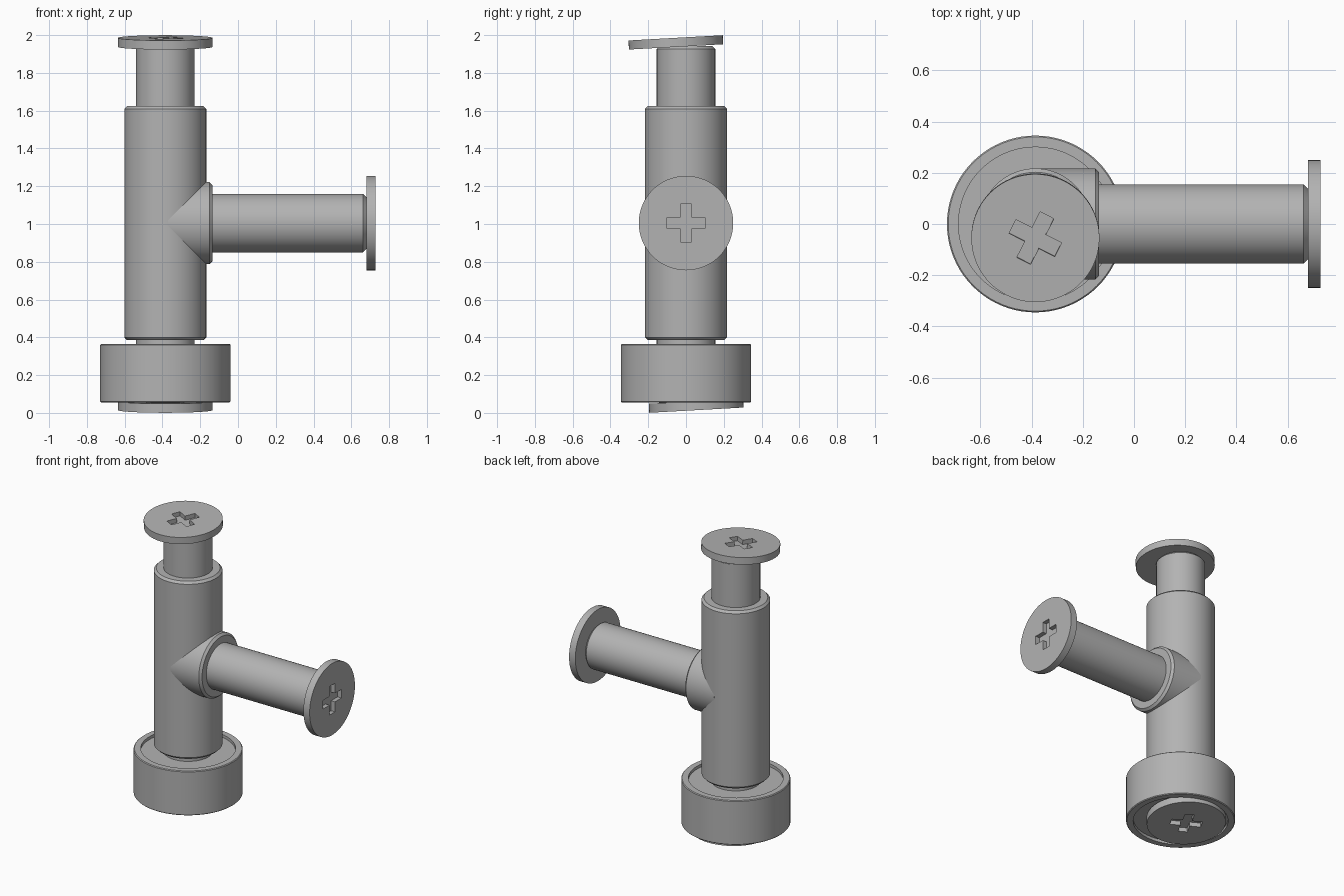
import bpy, bmesh
from math import radians, pi
from mathutils import Matrix, Vector

cube = bpy.data.objects.get("Cube")
if cube:
    bpy.data.objects.remove(cube, do_unlink=True)

grey = bpy.data.materials.new("plain grey")
grey.use_nodes = True
grey.diffuse_color = (0.45, 0.45, 0.45, 1)
grey.node_tree.nodes["Principled BSDF"].inputs["Base Color"].default_value = grey.diffuse_color

AXIS = -0.385   # x of the upright
ARM_Z = 1.005   # height of the side arm


def make_object(name, bm):
    bmesh.ops.recalc_face_normals(bm, faces=bm.faces)
    mesh = bpy.data.meshes.new(name)
    bm.to_mesh(mesh)
    bm.free()
    mesh.materials.append(grey)
    obj = bpy.data.objects.new(name, mesh)
    bpy.context.collection.objects.link(obj)
    return obj


def select_only(obj):
    bpy.ops.object.select_all(action="DESELECT")
    obj.select_set(True)
    bpy.context.view_layer.objects.active = obj


def smooth(obj):
    select_only(obj)
    bpy.ops.object.shade_smooth_by_angle(angle=radians(30))


def lathe(name, profile, matrix, steps=80):
    """Spin a (radius, height) outline, closed on the axis, about local z."""
    bm = bmesh.new()
    verts = [bm.verts.new((r, 0, z)) for r, z in profile]
    edges = [bm.edges.new(pair) for pair in zip(verts, verts[1:])]
    bmesh.ops.spin(bm, geom=verts + edges, cent=(0, 0, 0), axis=(0, 0, 1),
                   angle=2 * pi, steps=steps, use_duplicate=False)
    bmesh.ops.remove_doubles(bm, verts=bm.verts, dist=1e-5)
    obj = make_object(name, bm)
    obj.matrix_world = matrix
    smooth(obj)
    return obj


def rod(name, radius, low, high, bevel, matrix):
    """Cylinder with chamfered ends."""
    return lathe(name, [(0, low), (radius - bevel, low), (radius, low + bevel),
                        (radius, high - bevel), (radius - bevel, high), (0, high)], matrix)


def screw_head(name, matrix, turn):
    """Flat disc, underside at local z = 0, with a cross-shaped drive recess."""
    thick, depth = 0.048, 0.03
    head = lathe(name, [(0, 0), (0.25, 0), (0.25, thick), (0, thick)], Matrix())
    arm, half = 0.1, 0.03
    quarter = [Vector((arm, -half, 0)), Vector((arm, half, 0)), Vector((half, half, 0))]
    bm = bmesh.new()
    outline = [bm.verts.new(Matrix.Rotation(turn + k * pi / 2, 3, "Z") @ p
                            + Vector((0, 0, thick - depth)))
               for k in range(4) for p in quarter]
    face = bm.faces.new(outline)
    top = bmesh.ops.extrude_face_region(bm, geom=[face])["geom"]
    bmesh.ops.translate(bm, vec=(0, 0, 0.1),
                        verts=[v for v in top if isinstance(v, bmesh.types.BMVert)])
    cutter = make_object("cross_cutter", bm)
    cutter.hide_render = True
    cut = head.modifiers.new("cross", "BOOLEAN")
    cut.operation = "DIFFERENCE"
    cut.solver = "EXACT"
    cut.object = cutter
    select_only(head)
    bpy.ops.object.modifier_apply(modifier=cut.name)
    bpy.data.objects.remove(cutter, do_unlink=True)
    head.matrix_world = matrix
    smooth(head)


upright = Matrix.Translation((AXIS, 0, 0))
sideways = Matrix.Translation((0, 0, ARM_Z)) @ Matrix.Rotation(pi / 2, 4, "Y")

# Tee body: upright sleeve and equal-sized side collar
rod("body_sleeve", 0.217, 0.385, 1.625, 0.015, upright)
rod("side_collar", 0.217, AXIS, -0.136, 0.015, sideways)

# Inner shafts
rod("upright_shaft", 0.155, 0.05, 1.942, 0.015, upright)
rod("side_shaft", 0.155, AXIS, 0.682, 0.02, sideways)

# Wheel with shallow recesses on both faces
low, high, dip = 0.055, 0.365, 0.02
lathe("wheel", [(0, low + dip), (0.3, low + dip), (0.3, low), (0.34, low),
                (0.345, low + 0.005), (0.345, high - 0.005), (0.34, high),
                (0.3, high), (0.3, high - dip), (0, high - dip)], upright)

# Screw heads: top and bottom share a slightly tilted axis
tilted = Matrix.Translation((AXIS, 0, 1)) @ Matrix.Rotation(radians(3.2), 4, "X")
offset = Matrix.Translation((0, 0, 0.939))
screw_head("top_screw_head", tilted @ offset, radians(-27))
screw_head("bottom_screw_head", tilted @ Matrix.Rotation(pi, 4, "X") @ offset, radians(27))
screw_head("side_screw_head", sideways @ Matrix.Translation((0, 0, 0.68)), 0)
